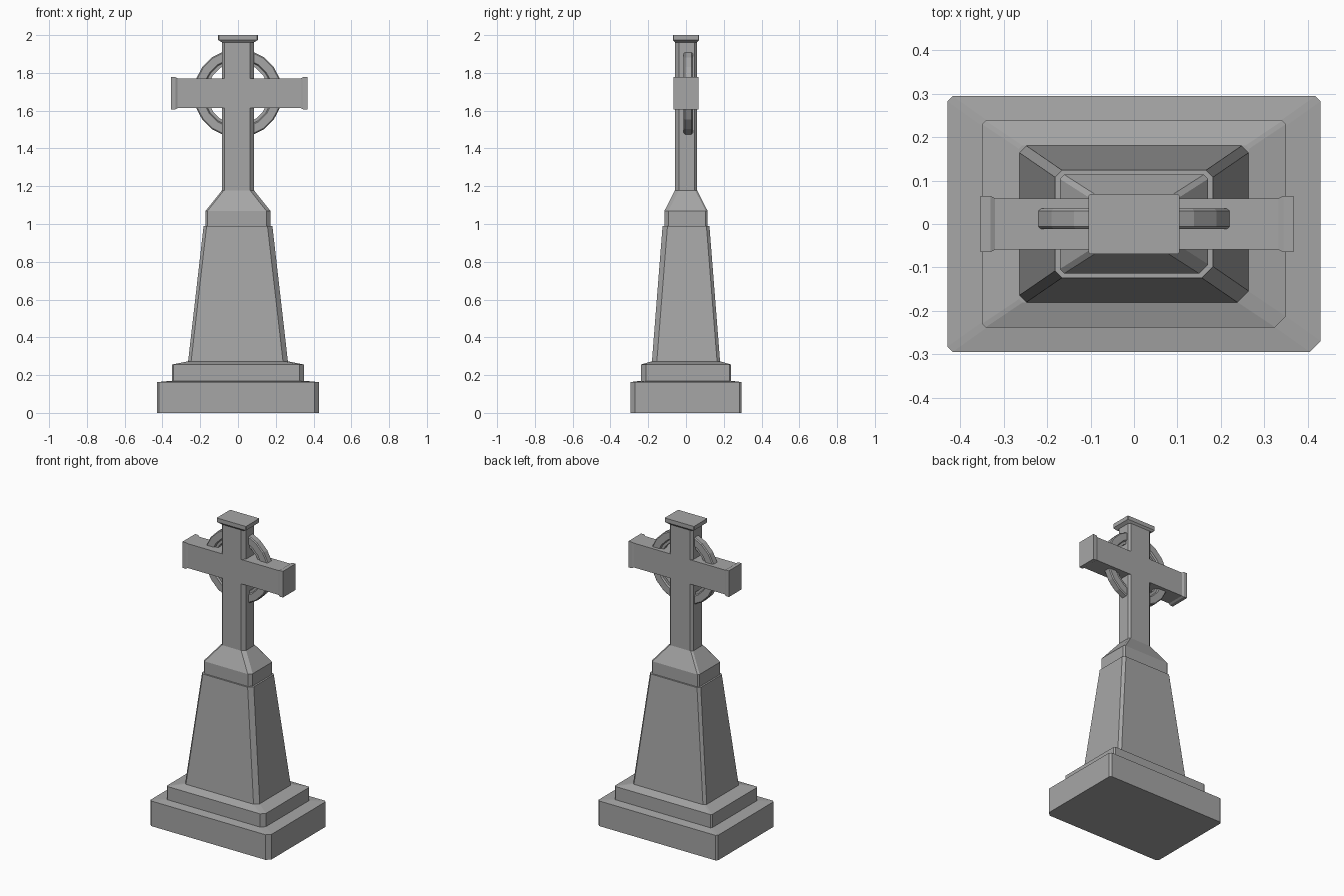
import bpy
import bmesh
import math
from mathutils import Vector

cube = bpy.data.objects.get("Cube")
if cube:
    bpy.data.objects.remove(cube, do_unlink=True)

# One weathered stone colour for the whole monument
stone = bpy.data.materials.new("grey_stone")
stone.use_nodes = True
GREY = (0.38, 0.38, 0.38, 1)
stone.diffuse_color = GREY
stone.node_tree.nodes["Principled BSDF"].inputs["Base Color"].default_value = GREY


def finish(name, bm):
    bmesh.ops.remove_doubles(bm, verts=bm.verts, dist=0.0001)
    bmesh.ops.recalc_face_normals(bm, faces=bm.faces)
    mesh = bpy.data.meshes.new(name)
    bm.to_mesh(mesh)
    bm.free()
    mesh.materials.append(stone)
    obj = bpy.data.objects.new(name, mesh)
    bpy.context.collection.objects.link(obj)
    return obj


def cut_rectangle(hx, hy, cut, worn):
    """Rectangle with cut corners; the front left corner is worn more."""
    points = []
    for sx, sy in ((1, 1), (-1, 1), (-1, -1), (1, -1)):
        c = worn if (sx, sy) == (1, -1) else cut
        pair = [(sx * hx, sy * (hy - c)), (sx * (hx - c), sy * hy)]
        points += pair if sx * sy > 0 else pair[::-1]
    return points


def loft(name, sections, cut=0.0, worn=0.0, place=lambda a, b, t: (a, b, t)):
    """Join rectangles (half width, half depth, height) into a solid."""
    bm = bmesh.new()
    rings = [[bm.verts.new(place(a, b, t)) for a, b in cut_rectangle(hx, hy, cut, worn)]
             for hx, hy, t in sections]
    for low, high in zip(rings, rings[1:]):
        for i in range(len(low)):
            j = (i + 1) % len(low)
            bm.faces.new((low[i], low[j], high[j], high[i]))
    bm.faces.new(rings[0][::-1])
    bm.faces.new(rings[-1])
    bmesh.ops.dissolve_degenerate(bm, dist=0.0001, edges=bm.edges)
    return finish(name, bm)


# Stepped base
loft("plinth", [(0.43, 0.295, 0), (0.43, 0.295, 0.163), (0.35, 0.238, 0.17)], 0.012, 0.025)
loft("base_step", [(0.35, 0.238, 0.16), (0.35, 0.238, 0.256), (0.265, 0.181, 0.273)],
     0.008, 0.025)

# Tapered pedestal and its sloped collar
loft("pedestal", [(0.265, 0.181, 0.265), (0.182, 0.124, 0.99)], 0.016, 0.026)
loft("collar", [(0.171, 0.114, 0.985), (0.171, 0.114, 1.07), (0.085, 0.059, 1.178)],
     0.01, 0.021)

# Upright with cut edges, and the flared cap
loft("cross_upright", [(0.085, 0.059, 1.17), (0.085, 0.059, 1.97)], 0.014, 0.021)
loft("cross_cap", [(0.085, 0.059, 1.962), (0.105, 0.069, 1.974), (0.105, 0.069, 2.0)],
     0.004, 0.004)

# Crossbar with flared ends, lofted sideways
CROSS_Z = 1.692
loft("cross_arms",
     [(0.085, 0.065, -0.354), (0.085, 0.065, -0.331), (0.079, 0.059, -0.32),
      (0.079, 0.059, 0.333), (0.085, 0.065, 0.344), (0.085, 0.065, 0.368)],
     place=lambda a, b, t: (t, b, CROSS_Z + a))

# Stepped ring set slightly behind the middle of the cross
half = [(0.235, 0.018), (0.229, 0.024), (0.186, 0.024), (0.18, 0.014), (0.164, 0.014)]
profile = half + [(r, -y) for r, y in reversed(half)]
SIDES = 20
bm = bmesh.new()
center = Vector((0, 0.012, CROSS_Z))
loops = []
for i in range(SIDES):
    angle = 2 * math.pi * i / SIDES
    loops.append([bm.verts.new(center + Vector((r * math.cos(angle), y, r * math.sin(angle))))
                  for r, y in profile])
for i in range(SIDES):
    this, following = loops[i], loops[(i + 1) % SIDES]
    for k in range(len(profile)):
        n = (k + 1) % len(profile)
        bm.faces.new((this[k], this[n], following[n], following[k]))
finish("cross_ring", bm)
